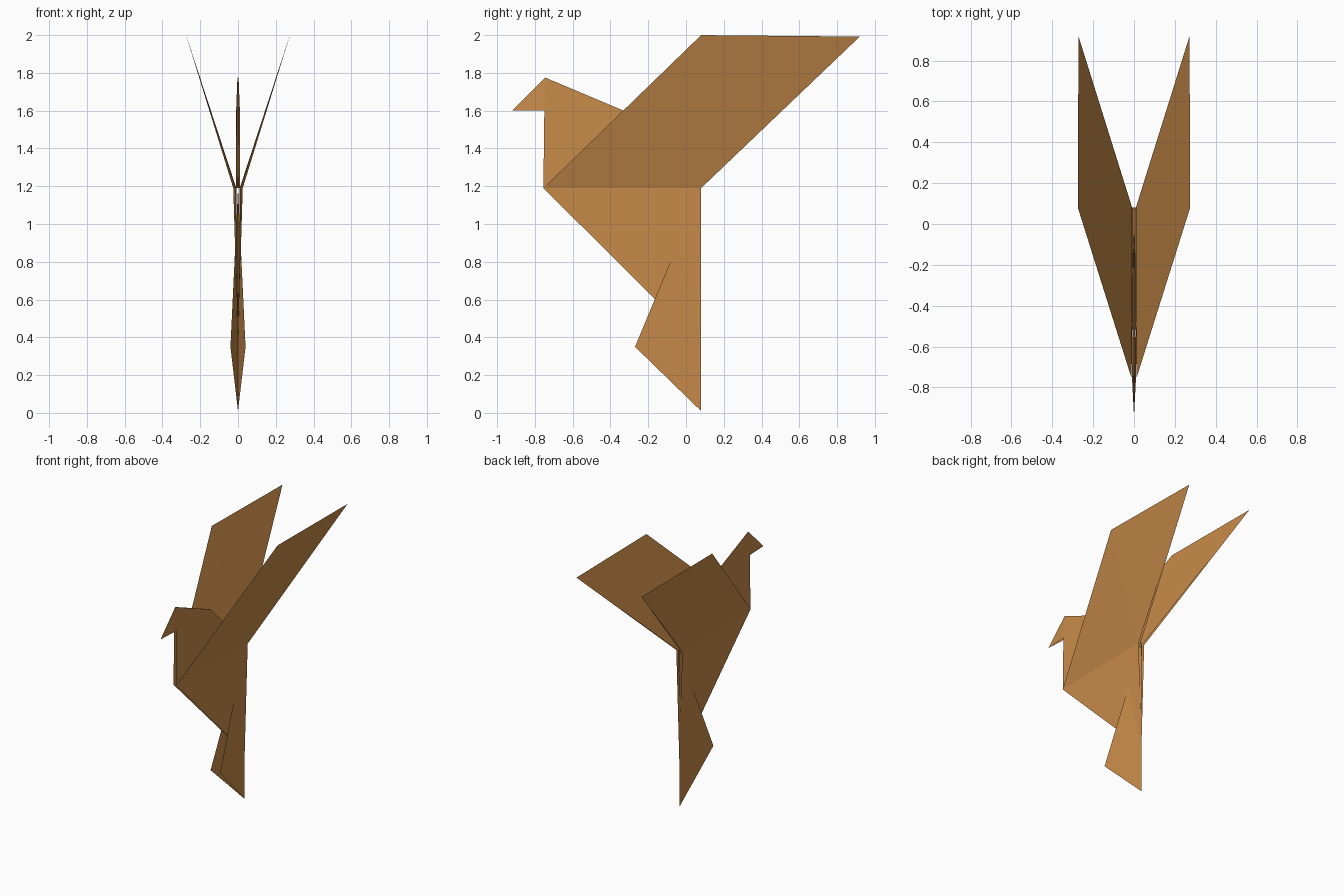
import bpy

if "Cube" in bpy.data.objects:
    bpy.data.objects.remove(bpy.data.objects["Cube"])

# Single paper colour
paper = bpy.data.materials.new("tan_paper")
paper.diffuse_color = (0.58, 0.26, 0.068, 1.0)
paper.use_nodes = True
paper.node_tree.nodes["Principled BSDF"].inputs["Base Color"].default_value = paper.diffuse_color


def sheet(name, verts, faces):
    """Thin folded paper part made of flat facets."""
    me = bpy.data.meshes.new(name)
    me.from_pydata(verts, [], faces)
    me.materials.append(paper)
    me.update()
    ob = bpy.data.objects.new(name, me)
    bpy.context.collection.objects.link(ob)
    return ob


BACK = 0.08      # rear fold line
CHEST = -0.755   # front corner of the body
WAIST = 1.19     # fold between body and wings

for side, s in (("right", 1), ("left", -1)):
    # Wing: outer and inner layers meeting at the upper edge
    lead = (s * 0.275, BACK, 2.0)
    tip = (s * 0.272, 0.92, 1.992)
    sheet(side + "_wing",
          [(s * 0.012, CHEST, WAIST), (s * 0.025, BACK, WAIST), tip, lead,
           (s * 0.009, BACK, WAIST)],
          [(0, 1, 3), (1, 2, 3), (0, 3, 4), (4, 3, 2)])

    # Body side with its inner lining
    sheet(side + "_body",
          [(s * 0.012, CHEST, WAIST), (s * 0.025, BACK, WAIST),
           (0, BACK, 0.36), (s * 0.009, BACK - 0.004, WAIST),
           (s * 0.004, BACK - 0.004, 0.6)],
          [(0, 1, 2), (0, 3, 4)])

# Tail: two flaps folded along the rear edge, open toward the front
sheet("tail",
      [(0, BACK, 0.01), (0, BACK, WAIST),
       (0.04, -0.27, 0.35), (-0.04, -0.27, 0.35)],
      [(0, 1, 2), (1, 0, 3)])

# Neck and head: two layers joined along the crest
outline = [(CHEST, WAIST, 0.010), (BACK, WAIST, 0.004), (-0.33, 1.6, 0.003),
           (-0.745, 1.775, 0.003), (-0.75, 1.6, 0.010)]
beak = [(-0.745, 1.775, 0.003), (-0.922, 1.6, 0.001), (-0.75, 1.6, 0.010)]
for name, prof in (("neck", outline), ("beak", beak)):
    n = len(prof)
    verts = [(s * x, y, z) for s in (1, -1) for y, z, x in prof]
    faces = [tuple(range(n)), tuple(range(2 * n - 1, n - 1, -1))]
    # Crest strip closing the fold
    if name == "neck":
        faces += [(1, 2, n + 2, n + 1), (2, 3, n + 3, n + 2)]
    else:
        faces += [(0, 1, n + 1, n)]
    sheet(name, verts, faces)
